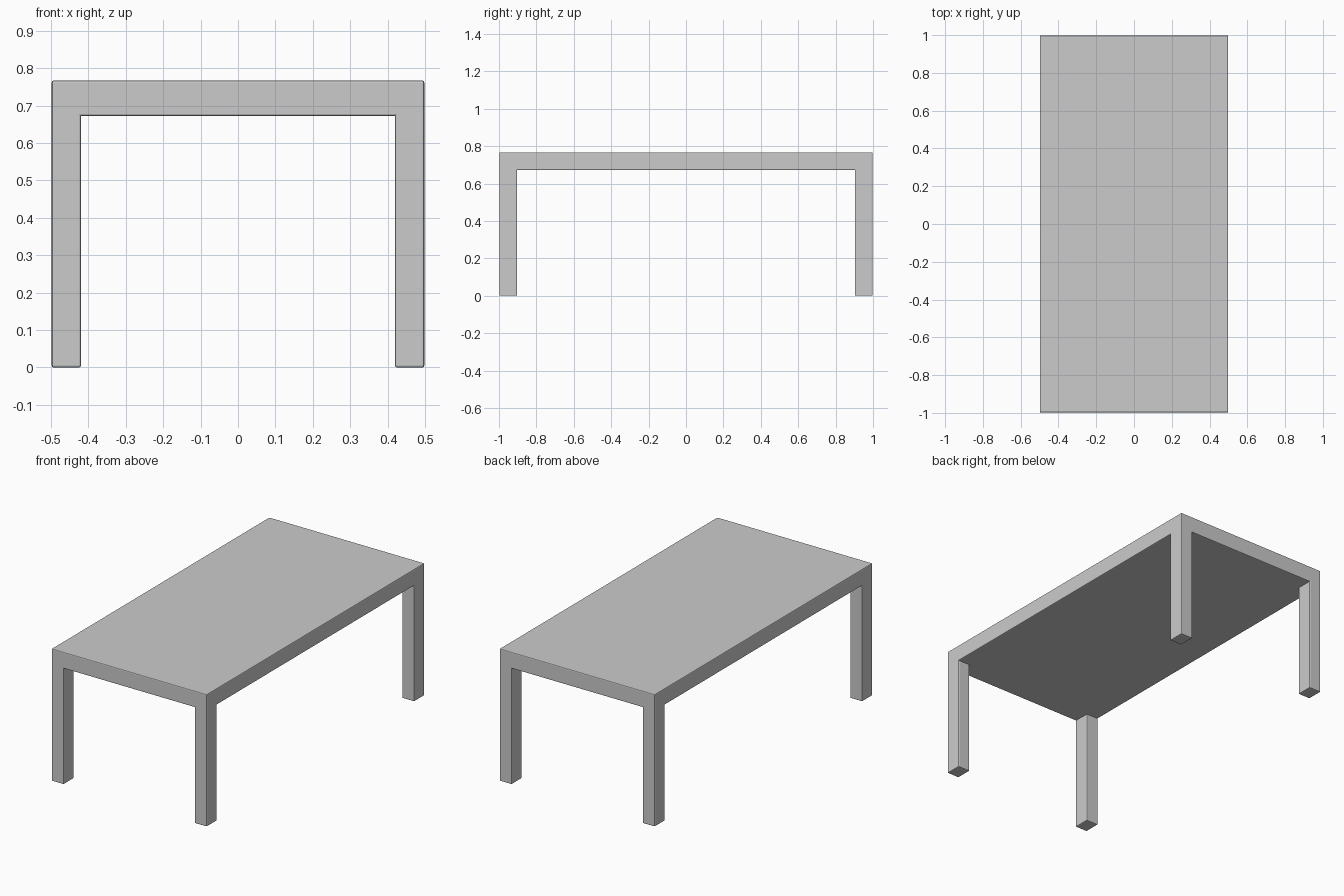
import bpy, bmesh
from mathutils import Vector

if "Cube" in bpy.data.objects:
    bpy.data.objects.remove(bpy.data.objects["Cube"])

HX, HY = 0.498, 0.998        # half width and half length
LX, LY = 0.42, 0.903         # inner faces of the legs
TOP, UNDER = 0.767, 0.672    # tabletop height and underside

bm = bmesh.new()

# Underside as a 3 x 3 grid, so each corner cell is a leg footprint
xs, ys = (-HX, -LX, LX, HX), (-HY, -LY, LY, HY)
v = [[bm.verts.new((x, y, UNDER)) for y in ys] for x in xs]
cells = {(i, j): bm.faces.new((v[i][j], v[i][j + 1], v[i + 1][j + 1], v[i + 1][j]))
         for i in range(3) for j in range(3)}


def extrude(faces, dz):
    ret = bmesh.ops.extrude_face_region(bm, geom=faces)
    verts = [g for g in ret["geom"] if isinstance(g, bmesh.types.BMVert)]
    bmesh.ops.translate(bm, verts=verts, vec=Vector((0, 0, dz)))


# Tabletop slab
extrude(list(cells.values()), TOP - UNDER)

# Four legs pulled down from the corner cells of the underside
bm.faces.ensure_lookup_table()
corners = []
for f in bm.faces:
    c = f.calc_center_median()
    if abs(c.z - UNDER) < 1e-4 and abs(c.x) > LX and abs(c.y) > LY:
        corners.append(f)
extrude(corners, -UNDER)

# Merge coplanar faces so legs and apron read as one clean frame
bmesh.ops.dissolve_limit(bm, angle_limit=0.01, verts=bm.verts[:], edges=bm.edges[:])
bmesh.ops.recalc_face_normals(bm, faces=bm.faces[:])

mesh = bpy.data.meshes.new("table")
bm.to_mesh(mesh)
bm.free()
table = bpy.data.objects.new("table", mesh)
bpy.context.collection.objects.link(table)

# Small softened edges
bev = table.modifiers.new("soft_edges", 'BEVEL')
bev.width = 0.005
bev.segments = 2
bev.limit_method = 'ANGLE'
